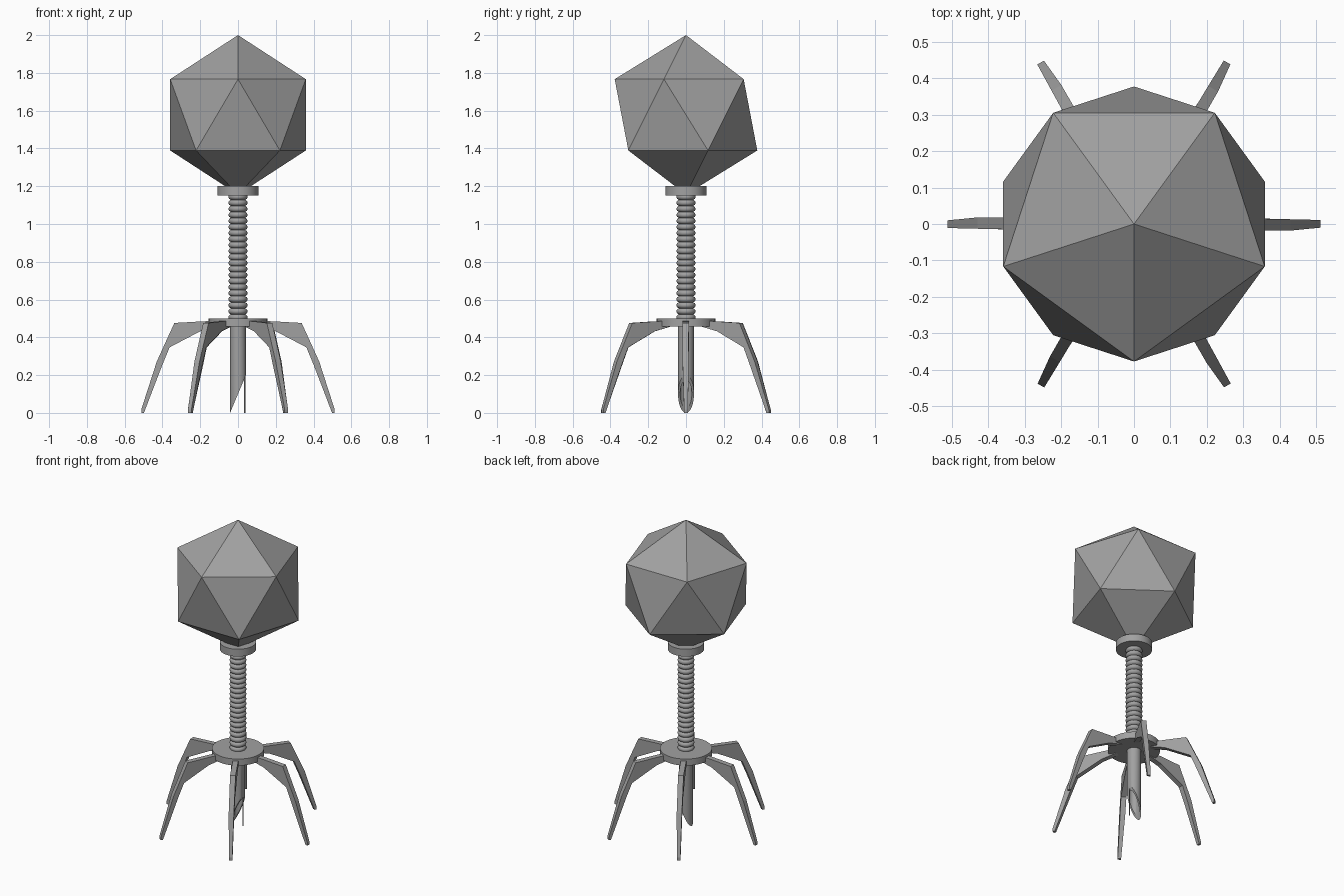
import bpy, bmesh, math
from mathutils import Matrix

if "Cube" in bpy.data.objects:
    bpy.data.objects.remove(bpy.data.objects["Cube"])

# Dark grey for every part
grey = bpy.data.materials.new("dark_grey")
grey.diffuse_color = (0.357, 0.357, 0.357, 1)
grey.use_nodes = True
grey.node_tree.nodes["Principled BSDF"].inputs["Base Color"].default_value = grey.diffuse_color


def make_object(name, bm, smooth=False):
    bmesh.ops.recalc_face_normals(bm, faces=bm.faces)
    mesh = bpy.data.meshes.new(name)
    bm.to_mesh(mesh)
    bm.free()
    mesh.materials.append(grey)
    ob = bpy.data.objects.new(name, mesh)
    bpy.context.collection.objects.link(ob)
    if smooth:
        bpy.ops.object.select_all(action='DESELECT')
        ob.select_set(True)
        bpy.context.view_layer.objects.active = ob
        bpy.ops.object.shade_smooth_by_angle(angle=math.radians(35))
    return ob


def bridge(bm, a, b):
    n = len(a)
    for i in range(n):
        bm.faces.new((a[i], a[(i + 1) % n], b[(i + 1) % n], b[i]))


def circle(bm, r, height, sides, cx=0):
    # height is a function of x, so that a ring can be slanted
    ring = []
    for i in range(sides):
        t = 2 * math.pi * i / sides
        x, y = cx + r * math.cos(t), r * math.sin(t)
        ring.append(bm.verts.new((x, y, height(x))))
    return ring


def lathe(name, profile, sides=48, cx=0):
    bm = bmesh.new()
    rings = [circle(bm, r, lambda x, z=z: z, sides, cx) for r, z in profile]
    for a, b in zip(rings, rings[1:]):
        bridge(bm, a, b)
    bm.faces.new(rings[0])
    bm.faces.new(rings[-1])
    return make_object(name, bm, True)


# Icosahedral head: two staggered pentagons and two poles
R, zc = 0.422, 1.578
bm = bmesh.new()
bm.verts.new((0, 0, zc + R))
bm.verts.new((0, 0, zc - R))
for start, side in ((-90, 1), (90, -1)):
    for i in range(5):
        t = math.radians(start + 72 * i)
        rr = R * 2 / math.sqrt(5)
        bm.verts.new((rr * math.cos(t), rr * math.sin(t), zc + side * R / math.sqrt(5)))
bmesh.ops.convex_hull(bm, input=bm.verts)
make_object("head", bm)

# Collar and base plate
lathe("collar", [(0.108, 1.152), (0.108, 1.2)])
lathe("base_plate", [(0.155, 0.457), (0.155, 0.5)])

# Ribbed tail sheath
ribs, z0, z1 = 21, 0.49, 1.16
pitch = (z1 - z0) / ribs
profile = []
for i in range(ribs):
    for k in range(6):
        f = k / 6
        profile.append((0.038 + 0.012 * math.sqrt(math.sin(math.pi * f)), z0 + (i + f) * pitch))
profile.append((0.038, z1))
lathe("tail_sheath", profile, 32)

# Hollow needle with a slanted tip
bm = bmesh.new()
r_out, r_in = 0.042, 0.031
top = lambda x: 0.47
slant = lambda x: (x + r_out) / (2 * r_out) * 0.2
loops = [circle(bm, r, h, 32) for r, h in
         ((r_out, top), (r_out, slant), (r_in, slant), (r_in, top))]
for a, b in zip(loops, loops[1:] + loops[:1]):
    bridge(bm, a, b)
make_object("needle", bm, True)

# Thin thread hanging from the needle
lathe("thread", [(0.003, 0.0), (0.003, 0.46)], 8, cx=0.036)

# Six bent legs: sections of (outer r, outer z, inner r, inner z, y min, y max)
sections = [(0.10, 0.488, 0.10, 0.458, -0.018, 0.015),
            (0.20, 0.484, 0.20, 0.432, -0.018, 0.015),
            (0.337, 0.476, 0.362, 0.347, -0.018, 0.015),
            (0.43, 0.272, 0.402, 0.25, -0.018, 0.013),
            (0.512, 0.018, 0.498, 0.0, -0.010, 0.011)]
for n in range(6):
    bm = bmesh.new()
    loops = []
    for ro, zo, ri, zi, a, b in sections:
        loops.append([bm.verts.new(c) for c in
                      ((ro, a, zo), (ro, b, zo), (ri, b, zi), (ri, a, zi))])
    tip = [bm.verts.new(c) for c in
           ((0.512, a, 0), (0.512, b, 0), (0.498, b, 0), (0.498, a, 0))]
    bm.faces.new(loops[0])
    for p, q in zip(loops, loops[1:]):
        bridge(bm, p, q)
    # The inner tip edge already touches the ground, so weld it to the foot
    bmesh.ops.contextual_create(bm, geom=tip)
    for i in range(3):
        j = (i + 1) % 4
        if i != 2:
            bm.faces.new((loops[-1][i], loops[-1][j], tip[j], tip[i]))
    bm.faces.new((loops[-1][3], loops[-1][0], tip[0], tip[3]))
    bmesh.ops.remove_doubles(bm, verts=bm.verts, dist=1e-5)
    bmesh.ops.rotate(bm, verts=bm.verts, matrix=Matrix.Rotation(n * math.pi / 3, 3, 'Z'))
    make_object(f"leg_{n + 1}", bm)
